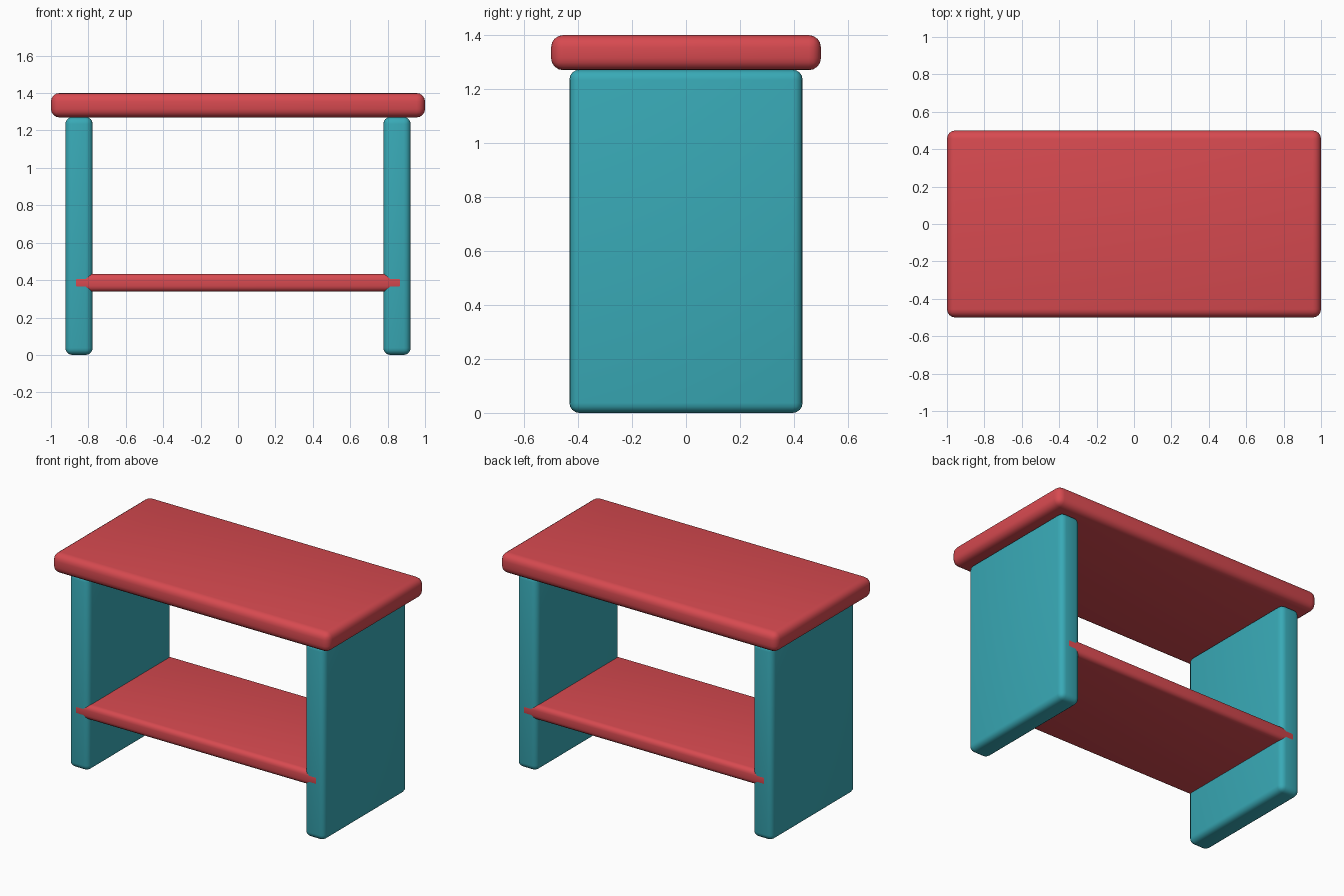
import bpy
import math

if "Cube" in bpy.data.objects:
    bpy.data.objects.remove(bpy.data.objects["Cube"])


def material(name, rgb):
    m = bpy.data.materials.new(name)
    m.diffuse_color = (*rgb, 1.0)
    m.use_nodes = True
    m.node_tree.nodes["Principled BSDF"].inputs["Base Color"].default_value = m.diffuse_color
    return m


red = material("warm red", (0.68, 0.068, 0.08))
teal = material("teal", (0.04, 0.40, 0.47))


def rounded_board(name, lo, hi, radius, mat):
    """Box between two corners with soft rounded edges."""
    center = [(a + b) / 2 for a, b in zip(lo, hi)]
    bpy.ops.mesh.primitive_cube_add(size=1, location=center)
    ob = bpy.context.object
    ob.name = name
    ob.scale = [b - a for a, b in zip(lo, hi)]
    bpy.ops.object.transform_apply(location=False, rotation=False, scale=True)
    bevel = ob.modifiers.new("rounding", 'BEVEL')
    bevel.width = radius
    bevel.segments = 4
    bpy.ops.object.modifier_apply(modifier=bevel.name)
    ob.data.materials.append(mat)
    bpy.ops.object.shade_smooth_by_angle(angle=math.radians(40))
    return ob


# Table top
rounded_board("table_top", (-1, -0.5, 1.27), (1, 0.5, 1.40), 0.045, red)

# Side panels that act as legs
for side, x in (("left", -0.85), ("right", 0.85)):
    rounded_board(side + "_side_panel", (x - 0.073, -0.432, 0),
                  (x + 0.073, 0.432, 1.272), 0.037, teal)

# Lower shelf, its ends let into the panels and showing as thin tenons
rounded_board("lower_shelf", (-0.895, -0.4325, 0.338), (0.895, 0.4325, 0.434), 0.031, red)
